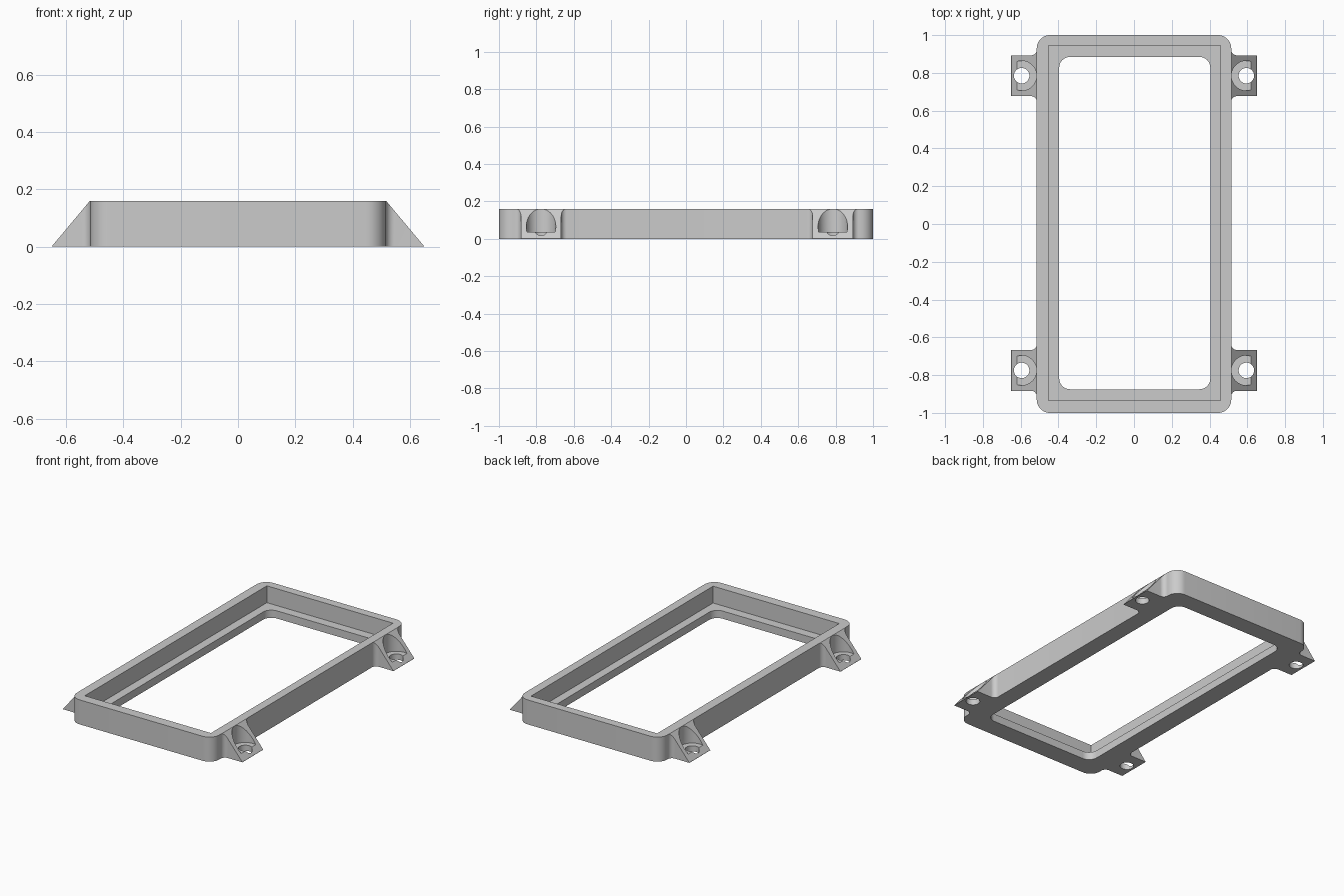
import bpy
import bmesh
from math import cos, sin, pi

cube = bpy.data.objects.get("Cube")
if cube:
    bpy.data.objects.remove(cube, do_unlink=True)

HX, HY, H = 0.515, 1.0, 0.16       # outer half sizes and height
CORNER, FILLET = 0.07, 0.03        # outer corners, blends at the ears
EAR_X, EAR_HALF = 0.65, 0.108      # ear tip and half width
EARS_Y = (-0.775, 0.785)
HOLE_X = 0.595

grey = bpy.data.materials.new("plain grey")
grey.use_nodes = True
colour = (0.6, 0.6, 0.6, 1)
grey.diffuse_color = colour
grey.node_tree.nodes["Principled BSDF"].inputs["Base Color"].default_value = colour


def arc(cx, cy, r, start, end, steps=10):
    """Points along an arc, angles in quarter turns."""
    angles = [(start + (end - start) * i / steps) * pi / 2 for i in range(steps + 1)]
    return [(cx + r * cos(a), cy + r * sin(a)) for a in angles]


def rounded_rect(cx, cy, hx, hy, r):
    pts = []
    for q, (sx, sy) in enumerate([(1, 1), (-1, 1), (-1, -1), (1, -1)]):
        pts += arc(cx + sx * (hx - r), cy + sy * (hy - r), r, q, q + 1)
    return pts


def prism(name, points, vector):
    """Extrude a closed loop of 3D points along a vector."""
    bm = bmesh.new()
    face = bm.faces.new([bm.verts.new(p) for p in points])
    new = bmesh.ops.extrude_face_region(bm, geom=[face])["geom"]
    bmesh.ops.translate(bm, vec=vector,
                        verts=[v for v in new if isinstance(v, bmesh.types.BMVert)])
    bmesh.ops.recalc_face_normals(bm, faces=bm.faces)
    mesh = bpy.data.meshes.new(name)
    bm.to_mesh(mesh)
    bm.free()
    obj = bpy.data.objects.new(name, mesh)
    bpy.context.collection.objects.link(obj)
    mesh.materials.append(grey)
    return obj


def upright(name, points, z0, z1):
    return prism(name, [(x, y, z0) for x, y in points], (0, 0, z1 - z0))


def cut(target, cutter):
    cutter.hide_render = True
    mod = target.modifiers.new(cutter.name, 'BOOLEAN')
    mod.operation, mod.solver, mod.object = 'DIFFERENCE', 'EXACT', cutter
    bpy.context.view_layer.objects.active = target
    bpy.ops.object.modifier_apply(modifier=mod.name)
    bpy.data.objects.remove(cutter, do_unlink=True)


# Outline of the frame with its four ears: one side, then its mirror
side = arc(HX - CORNER, -HY + CORNER, CORNER, -1, 0)
for y in EARS_Y:
    low, high = y - EAR_HALF, y + EAR_HALF
    side += arc(HX + FILLET, low - FILLET, FILLET, 2, 1)
    side += [(EAR_X, low), (EAR_X, high)]
    side += arc(HX + FILLET, high + FILLET, FILLET, 3, 2)
side += arc(HX - CORNER, HY - CORNER, CORNER, 0, 1)
outline = side + [(-x, y) for x, y in reversed(side)]
frame = upright("mounting_frame", outline, 0, H)

# Square-cornered recess above a ledge, and the rounded opening
recess = [(0.003 + sx * 0.456, 0.005 + sy * 0.94)
          for sx, sy in [(1, 1), (-1, 1), (-1, -1), (1, -1)]]
cut(frame, upright("recess_cutter", recess, 0.05, 0.3))
cut(frame, upright("opening_cutter", rounded_rect(0.004, 0.005, 0.4, 0.88, 0.058), -0.1, 0.2))

# Sloped ear tops, screw head pockets and through holes
slope = (EAR_X - HX - 0.001) / H
for s in (-1, 1):
    for y in EARS_Y:
        wedge = [(EAR_X - slope * 0.2, 0.2), (EAR_X - slope * 0.001, 0.001),
                 (0.7, 0.001), (0.7, 0.2)]
        cut(frame, prism("slope_cutter", [(s * x, y - 0.143, z) for x, z in wedge], (0, 0.286, 0)))
        cut(frame, upright("pocket_cutter", arc(s * HOLE_X, y, 0.079, 0, 4, 48)[:-1], 0.037, 0.3))
        cut(frame, upright("hole_cutter", arc(s * HOLE_X, y, 0.041, 0, 4, 32)[:-1], -0.1, 0.3))

# Smooth rounded walls, crisp edges
bpy.ops.object.select_all(action='DESELECT')
frame.select_set(True)
bpy.context.view_layer.objects.active = frame
bpy.ops.object.shade_smooth_by_angle(angle=pi / 6)
